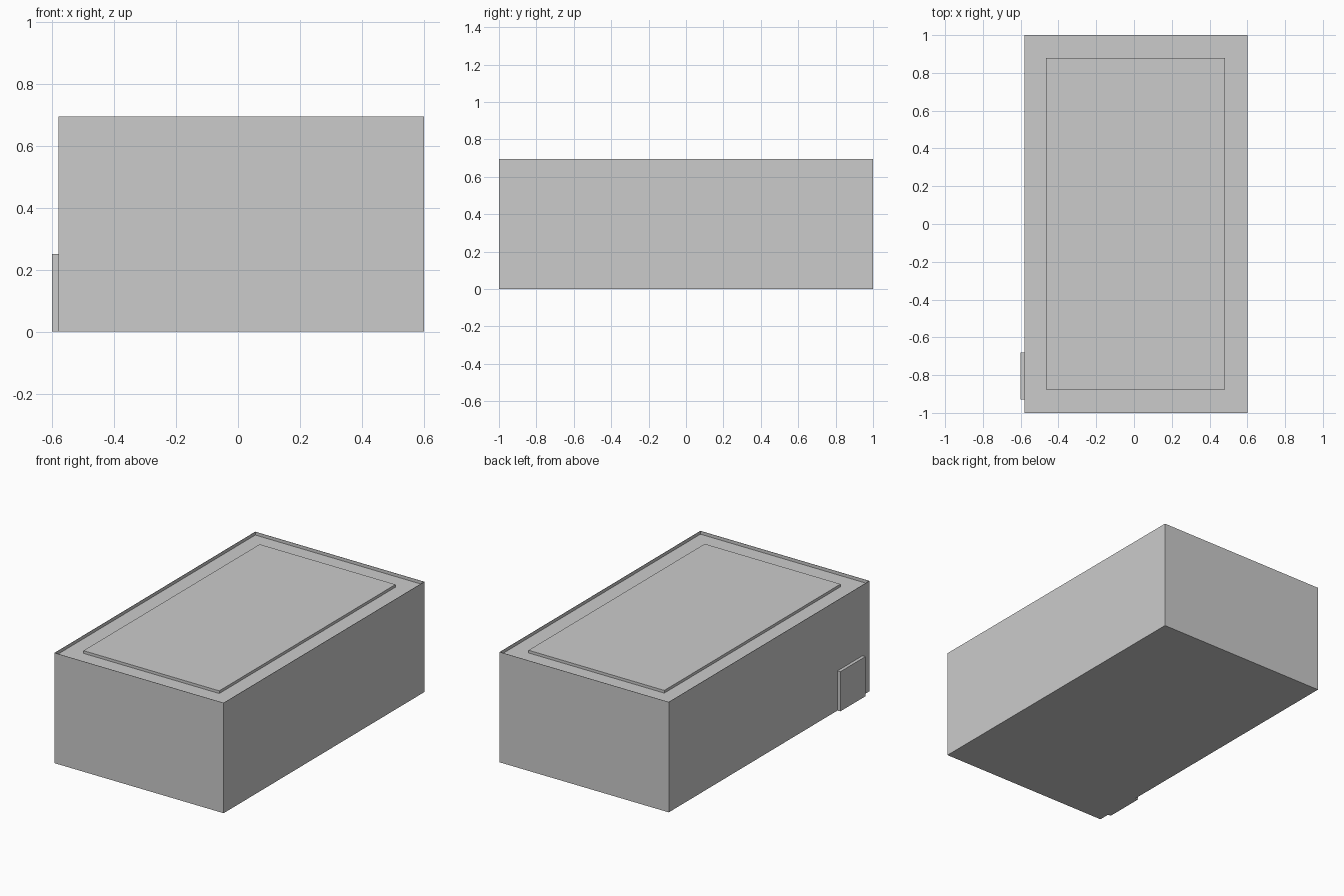
import bpy, bmesh

if "Cube" in bpy.data.objects:
    bpy.data.objects.remove(bpy.data.objects["Cube"])


def box(name, x0, x1, y0, y1, z0, z1):
    """Axis-aligned box from its limits."""
    bm = bmesh.new()
    bmesh.ops.create_cube(bm, size=1)
    for v in bm.verts:
        v.co = (x1 if v.co.x > 0 else x0,
                y1 if v.co.y > 0 else y0,
                z1 if v.co.z > 0 else z0)
    mesh = bpy.data.meshes.new(name)
    bm.to_mesh(mesh)
    bm.free()
    obj = bpy.data.objects.new(name, mesh)
    bpy.context.collection.objects.link(obj)
    return obj


TOP, RECESS, RIM = 0.695, 0.02, 0.003

# Main body, with a sunken roof inside a thin rim
body = box("building_body", -0.58, 0.6, -1, 1, 0, TOP)
bm = bmesh.new()
bm.from_mesh(body.data)
bm.normal_update()
roof = max(bm.faces, key=lambda f: f.calc_center_median().z)
bmesh.ops.inset_region(bm, faces=[roof], thickness=RIM)
bmesh.ops.inset_region(bm, faces=[roof], thickness=0)
for v in roof.verts:
    v.co.z -= RECESS
bm.to_mesh(body.data)
bm.free()

# Raised slab in the middle of the roof
box("roof_slab", -0.465, 0.482, -0.875, 0.88, TOP - RECESS, TOP - 0.003)

# Door plate on the left wall
box("side_door", -0.6, -0.58, -0.93, -0.68, 0, 0.25)
